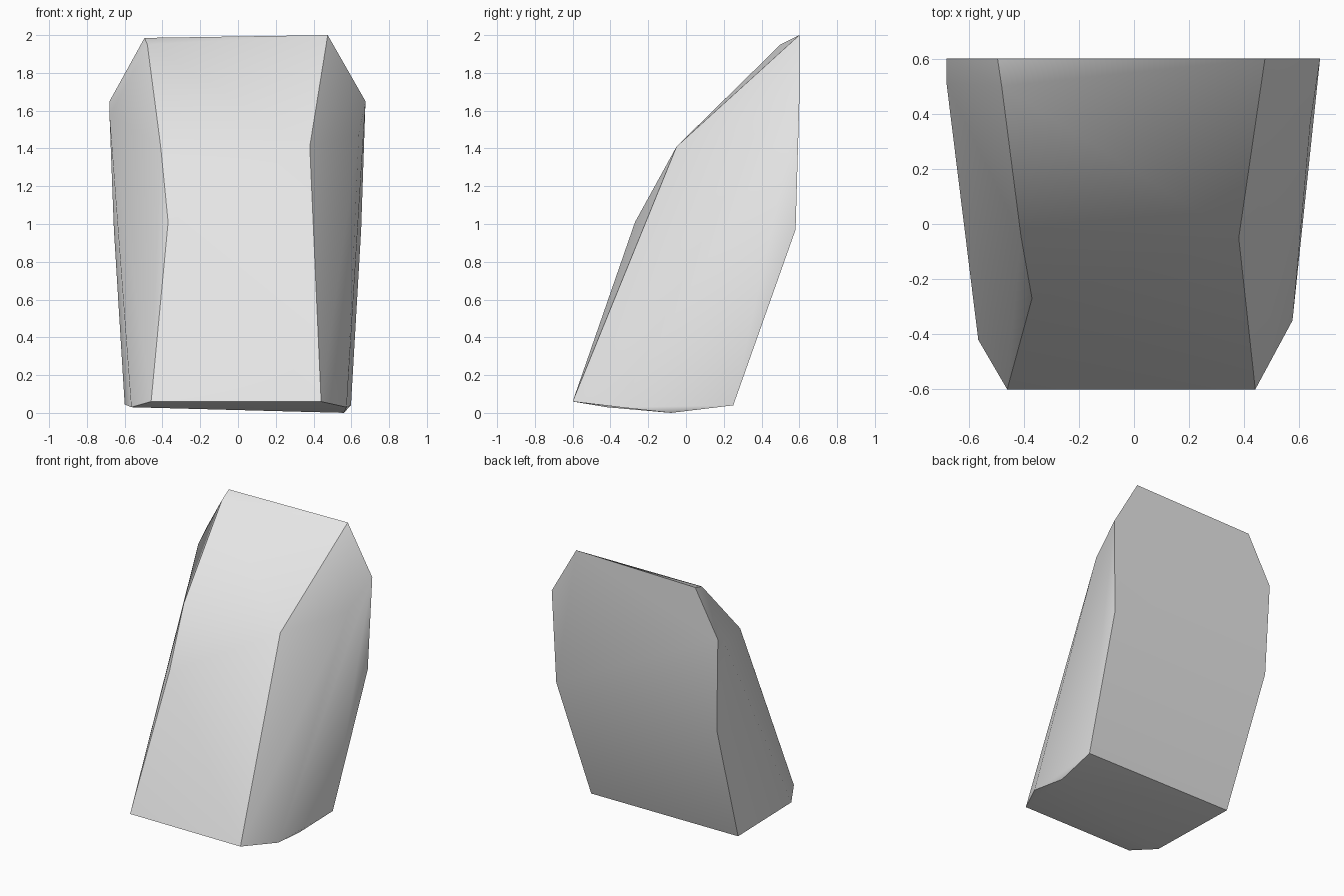
import bpy
import bmesh
from math import radians

# Remove the default cube only
cube = bpy.data.objects.get("Cube")
if cube:
    bpy.data.objects.remove(cube, do_unlink=True)

# Plain light grey stone
stone = bpy.data.materials.new("light_grey_stone")
stone.use_nodes = True
grey = (0.8, 0.8, 0.8, 1.0)
stone.diffuse_color = grey
stone.node_tree.nodes["Principled BSDF"].inputs["Base Color"].default_value = grey

# Chisel corners of the leaning block, grouped by where they sit
front_left = [(-0.48, 0.50, 1.95), (-0.41, -0.045, 1.415),
              (-0.37, -0.27, 1.01), (-0.46, -0.60, 0.06)]
front_right = [(0.38, -0.05, 1.41), (0.44, -0.60, 0.06)]
side_left = [(-0.68, 0.51, 1.57), (-0.565, -0.42, 0.03)]
side_right = [(0.64, 0.37, 1.48), (0.575, -0.35, 0.03), (0.56, -0.08, 0.0)]
back_left = [(-0.495, 0.60, 1.985), (-0.68, 0.60, 1.65),
             (-0.657, 0.58, 0.97), (-0.60, 0.25, 0.045)]
back_right = [(0.475, 0.60, 2.0), (0.675, 0.60, 1.65),
              (0.652, 0.58, 0.97), (0.598, 0.25, 0.04)]

# Wrap the corners in a convex skin and merge nearly flat triangles
bm = bmesh.new()
for group in (front_left, front_right, side_left, side_right, back_left, back_right):
    for corner in group:
        bm.verts.new(corner)
bmesh.ops.convex_hull(bm, input=bm.verts[:])
loose = [v for v in bm.verts if not v.link_faces]
bmesh.ops.delete(bm, geom=loose, context='VERTS')
bmesh.ops.dissolve_limit(bm, angle_limit=radians(2),
                         verts=bm.verts[:], edges=bm.edges[:])
bmesh.ops.recalc_face_normals(bm, faces=bm.faces[:])

mesh = bpy.data.meshes.new("rock_block")
bm.to_mesh(mesh)
bm.free()
mesh.materials.append(stone)

rock = bpy.data.objects.new("rock_block", mesh)
bpy.context.collection.objects.link(rock)

# Soft shading over gentle bends, crisp chiselled edges
bpy.ops.object.select_all(action='DESELECT')
rock.select_set(True)
bpy.context.view_layer.objects.active = rock
bpy.ops.object.shade_smooth_by_angle(angle=radians(40))
